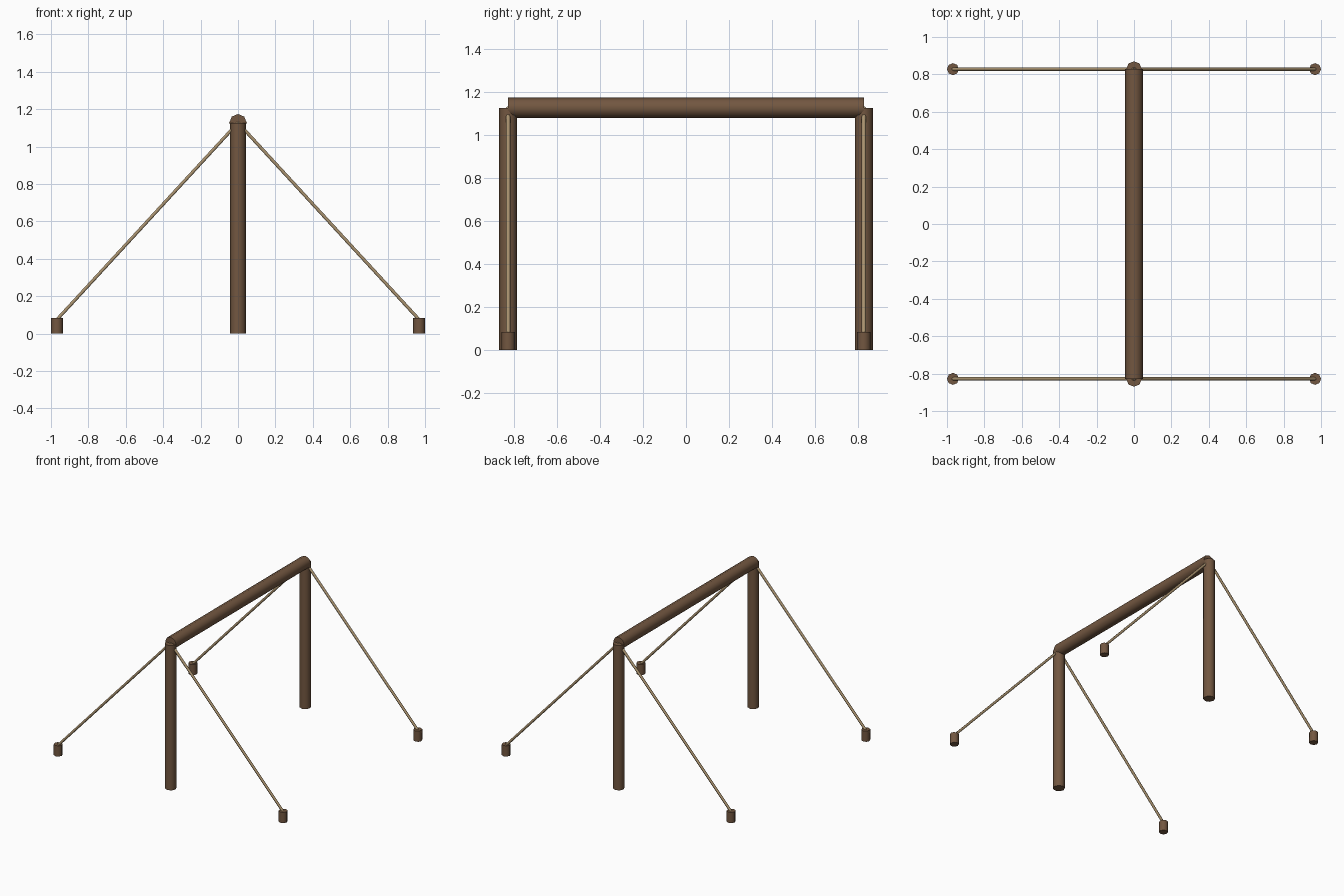
import bpy
import math
from mathutils import Vector

cube = bpy.data.objects.get("Cube")
if cube:
    bpy.data.objects.remove(cube, do_unlink=True)


def material(name, color):
    mat = bpy.data.materials.new(name)
    mat.use_nodes = True
    mat.diffuse_color = color
    bsdf = mat.node_tree.nodes["Principled BSDF"]
    bsdf.inputs["Base Color"].default_value = color
    bsdf.inputs["Roughness"].default_value = 0.9
    return mat


wood = material("brown wood", (0.17, 0.095, 0.052, 1))
hemp = material("tan rope", (0.40, 0.29, 0.16, 1))


def pole(name, start, end, radius, sides, mat):
    """Smooth low-sided cylinder running between two points."""
    a, b = Vector(start), Vector(end)
    axis = b - a
    bpy.ops.mesh.primitive_cylinder_add(
        vertices=sides, radius=radius, depth=axis.length, location=(a + b) / 2)
    obj = bpy.context.object
    obj.name = name
    tilt = math.atan2(math.hypot(axis.x, axis.y), axis.z)
    obj.rotation_euler = (0, tilt, math.atan2(axis.y, axis.x)) if axis.x else (-tilt, 0, 0)
    obj.data.materials.append(mat)
    bpy.ops.object.shade_smooth_by_angle(angle=math.radians(65))
    return obj


POST_Y = 0.828
STAKE_X = 0.968
TOP = 1.127

# Ridge beam
pole("ridge_beam", (0, -POST_Y, TOP), (0, POST_Y, TOP), 0.047, 8, wood)

# Upright posts, each with a stake and guy rope on both sides
for end, y in (("front", -POST_Y), ("back", POST_Y)):
    pole(end + "_post", (0, y, 0), (0, y, TOP), 0.042, 8, wood)
    for side, x in (("left", STAKE_X), ("right", -STAKE_X)):
        pole(f"{end}_{side}_stake", (x, y, 0), (x, y, 0.083), 0.032, 8, wood)
        pole(f"{end}_{side}_rope", (x, y, 0.075), (0, y, TOP), 0.01, 6, hemp)
